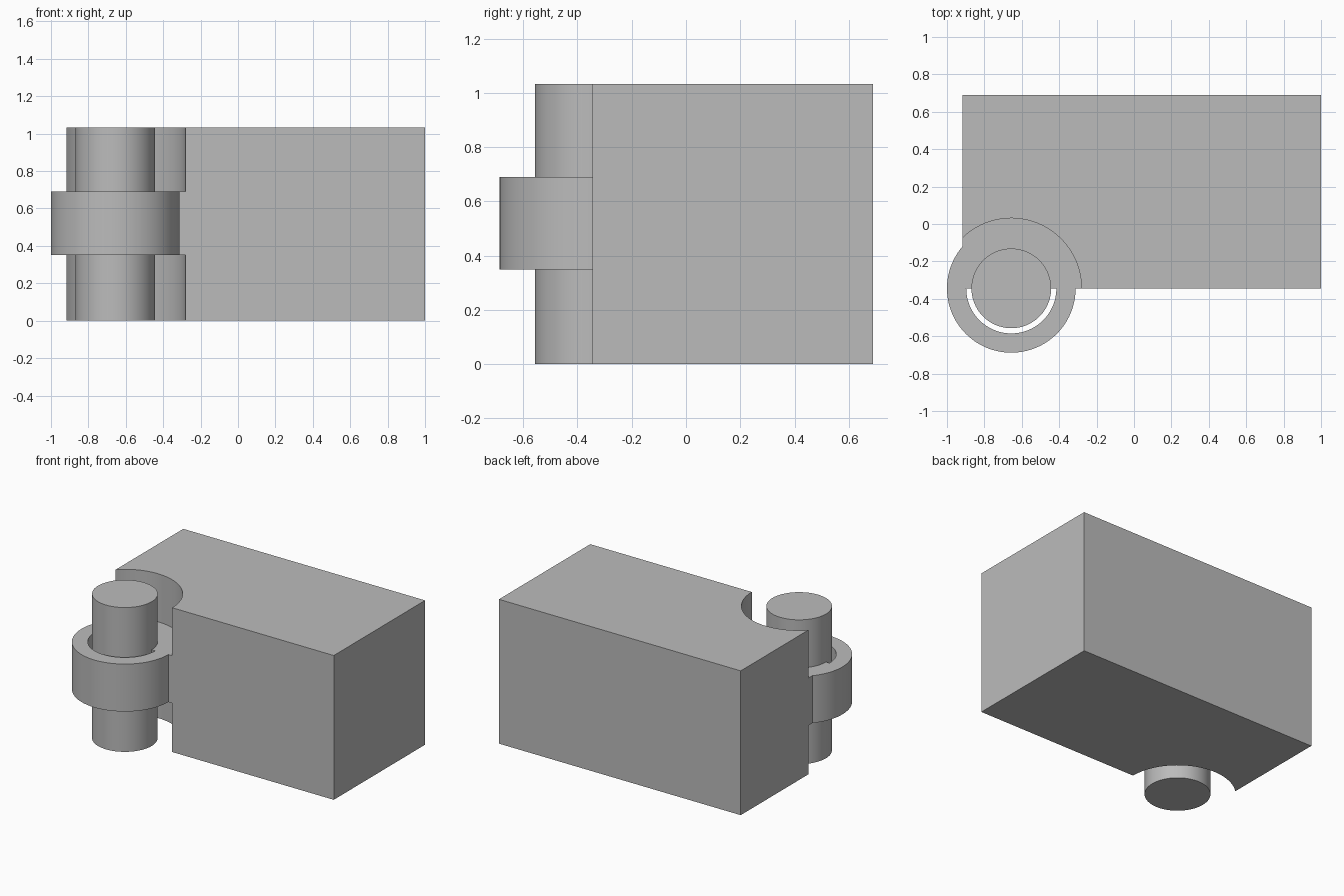
import bpy
import math

cube = bpy.data.objects.get("Cube")
if cube:
    bpy.data.objects.remove(cube, do_unlink=True)

# Shared dimensions
HEIGHT = 1.034
RING_LOW, RING_HIGH = 0.35, 0.69
PIN_X, PIN_Y = -0.656, -0.344

grey = bpy.data.materials.new("plain grey")
grey.use_nodes = True
colour = (0.5, 0.5, 0.5, 1)
grey.diffuse_color = colour
grey.node_tree.nodes["Principled BSDF"].inputs["Base Color"].default_value = colour


def finish(name):
    obj = bpy.context.object
    obj.name = name
    obj.data.materials.append(grey)
    return obj


def cylinder(name, radius, low, high):
    """Upright cylinder on the hinge axis."""
    bpy.ops.mesh.primitive_cylinder_add(
        vertices=96, radius=radius, depth=high - low,
        location=(PIN_X, PIN_Y, (low + high) / 2))
    return finish(name)


def combine(target, tool, operation):
    """Apply a boolean and remove the tool."""
    mod = target.modifiers.new(operation, "BOOLEAN")
    mod.operation = operation
    mod.solver = "EXACT"
    mod.object = tool
    bpy.context.view_layer.objects.active = target
    bpy.ops.object.modifier_apply(modifier=mod.name)
    bpy.data.objects.remove(tool, do_unlink=True)


def smooth(obj):
    bpy.ops.object.select_all(action="DESELECT")
    obj.select_set(True)
    bpy.context.view_layer.objects.active = obj
    bpy.ops.object.shade_smooth_by_angle(angle=math.radians(30))


# Hinge block
left, right, front, back = -0.917, 1.0, PIN_Y, 0.69
bpy.ops.mesh.primitive_cube_add(
    size=1, location=((left + right) / 2, (front + back) / 2, HEIGHT / 2))
block = finish("hinge_block")
block.scale = (right - left, back - front, HEIGHT)
bpy.ops.object.transform_apply(location=True, rotation=False, scale=True)

# Round clearances above and below the knuckle
for low, high in ((-0.1, RING_LOW), (RING_HIGH, HEIGHT + 0.1)):
    combine(block, cylinder("clearance", 0.375, low, high), "DIFFERENCE")

# Knuckle ring, bored and fused to the block
ring = cylinder("knuckle_ring", 0.344, RING_LOW, RING_HIGH)
combine(ring, cylinder("bore", 0.241, RING_LOW - 0.1, RING_HIGH + 0.1), "DIFFERENCE")
combine(block, ring, "UNION")
smooth(block)

# Hinge pin
smooth(cylinder("hinge_pin", 0.213, 0, HEIGHT))
